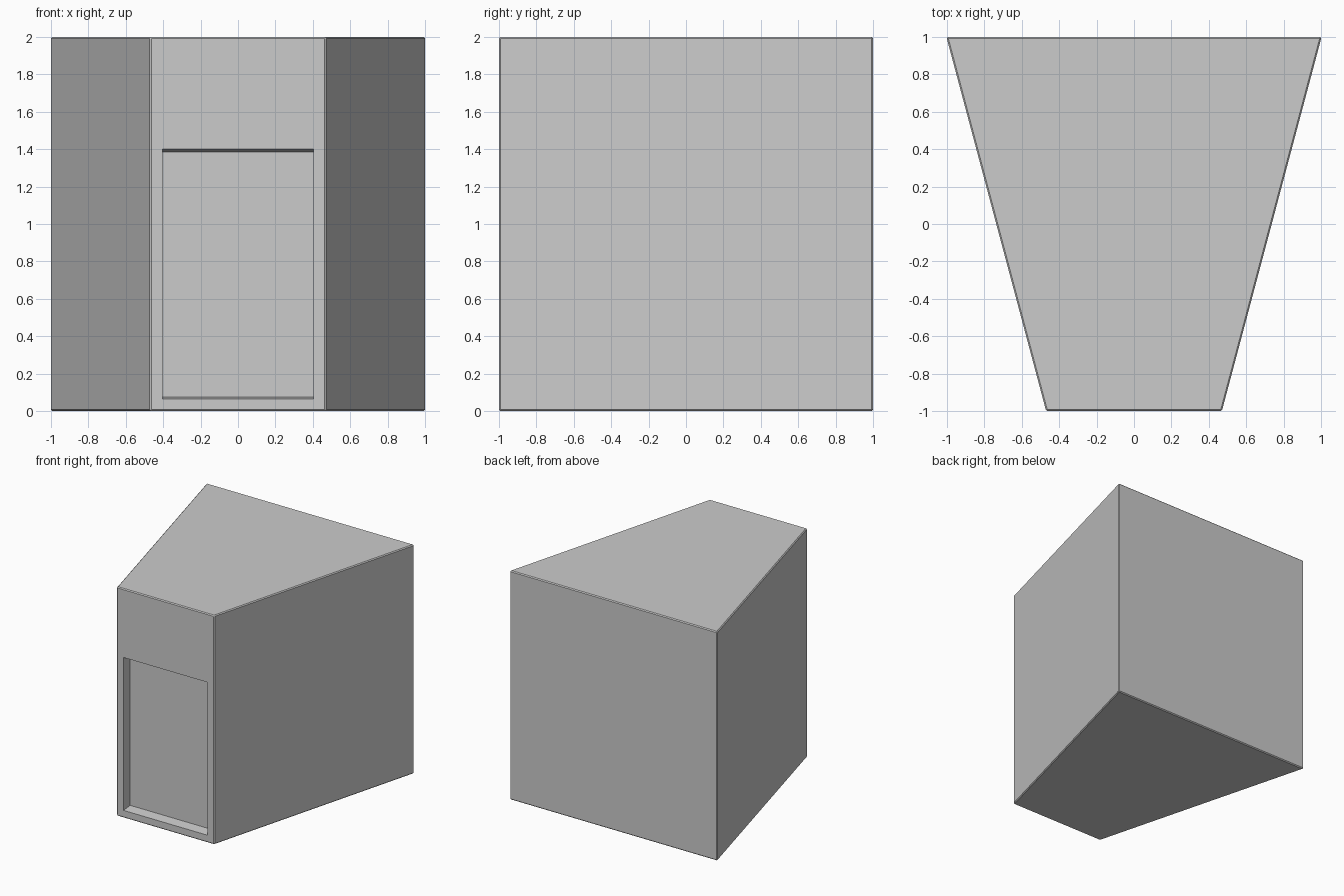
import bpy, bmesh

if "Cube" in bpy.data.objects:
    bpy.data.objects.remove(bpy.data.objects["Cube"])

def hull_block(name, ring_a, ring_b):
    """Solid joining two matching four-point rings."""
    bm = bmesh.new()
    a = [bm.verts.new(p) for p in ring_a]
    b = [bm.verts.new(p) for p in ring_b]
    bm.faces.new(a[::-1])
    bm.faces.new(b)
    for i in range(4):
        j = (i + 1) % 4
        bm.faces.new((a[i], a[j], b[j], b[i]))
    bmesh.ops.recalc_face_normals(bm, faces=bm.faces)
    me = bpy.data.meshes.new(name)
    bm.to_mesh(me)
    bm.free()
    ob = bpy.data.objects.new(name, me)
    bpy.context.collection.objects.link(ob)
    return ob

# Wedge body: narrow front, wide back
plan = [(-0.47, -1), (0.47, -1), (1.003, 1), (-1.003, 1)]
body = hull_block("wedge_body", [(x, y, 0) for x, y in plan],
                  [(x, y, 2) for x, y in plan])

# Fine chamfer on the outer edges
bevel = body.modifiers.new("chamfer", 'BEVEL')
bevel.width = 0.008
bevel.segments = 1

# Front recess, slightly tapered top and bottom
def opening(y, z0, z1, w=0.405):
    return [(-w, y, z0), (w, y, z0), (w, y, z1), (-w, y, z1)]

cutter = hull_block("recess_cutter", opening(-1.09, 0.055, 1.415),
                    opening(-0.91, 0.075, 1.385))
cutter.hide_render = True
cutter.hide_viewport = False
cutter.display_type = 'WIRE'

cut = body.modifiers.new("recess", 'BOOLEAN')
cut.operation = 'DIFFERENCE'
cut.solver = 'EXACT'
cut.object = cutter

# Apply the modifiers and drop the cutter
bpy.context.view_layer.objects.active = body
body.select_set(True)
for m in ("chamfer", "recess"):
    bpy.ops.object.modifier_apply(modifier=m)
bpy.data.objects.remove(cutter)
